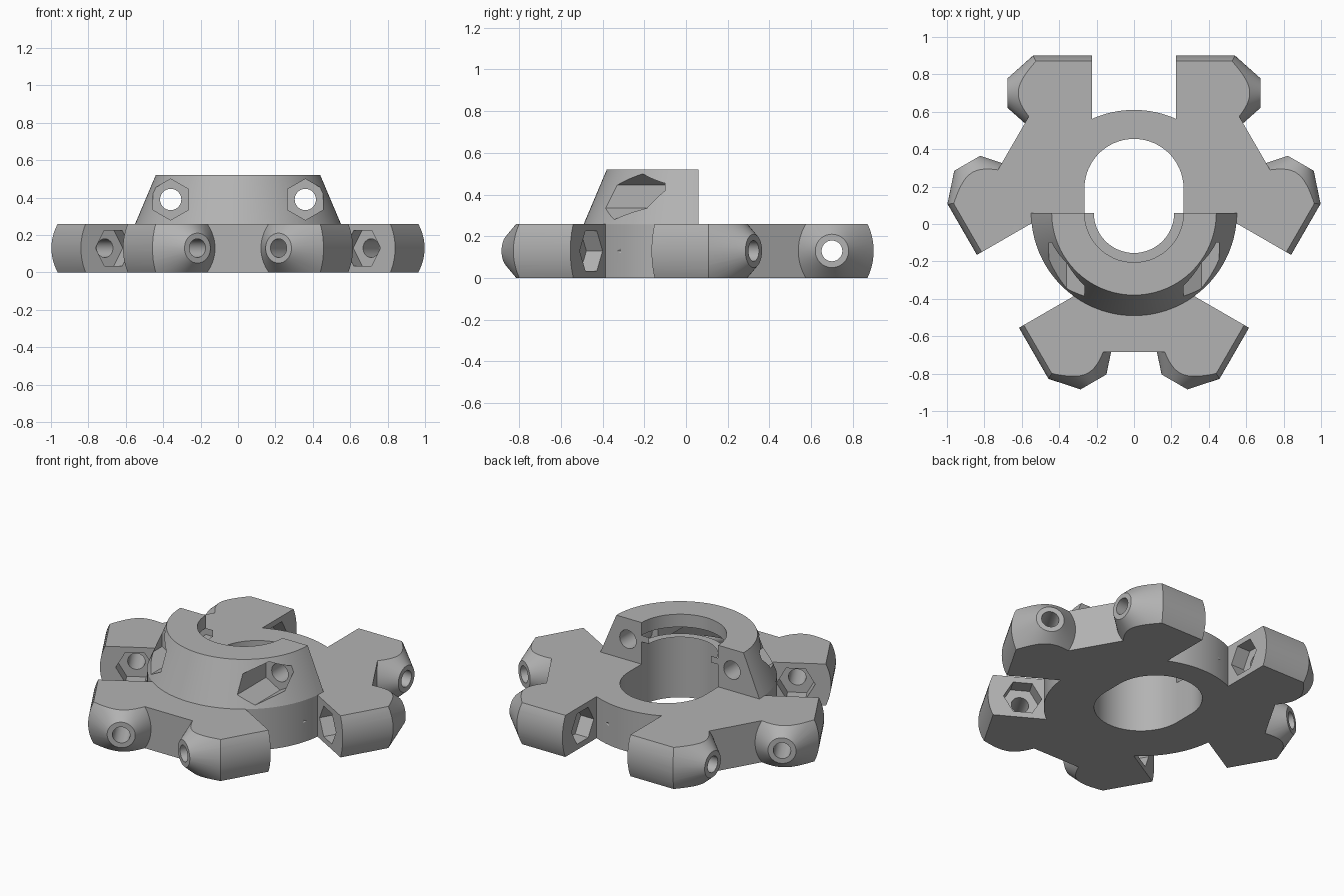
import bpy, bmesh, math
from mathutils import Matrix

cube = bpy.data.objects.get("Cube")
if cube:
    bpy.data.objects.remove(cube, do_unlink=True)

grey = bpy.data.materials.new("plain grey")
grey.use_nodes = True
grey.diffuse_color = (0.45, 0.45, 0.45, 1)
grey.node_tree.nodes["Principled BSDF"].inputs["Base Color"].default_value = (0.45, 0.45, 0.45, 1)

THICK, MID = 0.26, 0.13      # plate thickness and its middle height
HUB, BORE, LIP = 0.55, 0.265, 0.215
AXIS_Y = 0.64                # distance of the joint axes from the centre
SLOT = 0.225                 # inner face of each joint block


def circle(r, u=0, v=0, start=0, end=360, step=6):
    return [(u + r * math.cos(math.radians(a)), v + r * math.sin(math.radians(a)))
            for a in range(start, end, step)]


def prism(name, pts, lo, hi, axis="z", scale=1, centre=(0, 0)):
    """Extrude an outline along an axis, optionally scaling the far end."""
    place = {"z": lambda u, v, d: (u, v, d),
             "x": lambda u, v, d: (d, u, v),
             "y": lambda u, v, d: (u, d, v)}[axis]
    cu, cv = centre
    bm = bmesh.new()
    a = [bm.verts.new(place(u, v, lo)) for u, v in pts]
    b = [bm.verts.new(place(cu + (u - cu) * scale, cv + (v - cv) * scale, hi)) for u, v in pts]
    bm.faces.new(a)
    bm.faces.new(b)
    for i in range(len(pts)):
        j = (i + 1) % len(pts)
        bm.faces.new((a[i], a[j], b[j], b[i]))
    bmesh.ops.recalc_face_normals(bm, faces=bm.faces)
    mesh = bpy.data.meshes.new(name)
    bm.to_mesh(mesh)
    bm.free()
    mesh.materials.append(grey)
    obj = bpy.data.objects.new(name, mesh)
    bpy.context.scene.collection.objects.link(obj)
    return obj


def combine(target, tool, operation):
    """Apply an exact boolean and discard the tool."""
    mod = target.modifiers.new("combine", "BOOLEAN")
    mod.operation, mod.object, mod.solver = operation, tool, "EXACT"
    bpy.context.view_layer.update()
    deps = bpy.context.evaluated_depsgraph_get()
    mesh = bpy.data.meshes.new_from_object(target.evaluated_get(deps))
    target.modifiers.clear()
    target.data = mesh
    bpy.data.objects.remove(tool, do_unlink=True)


def around(obj, side, turn):
    """Mirror a part in x if wanted, then turn it about the centre."""
    obj.data.transform(Matrix.Rotation(math.radians(turn), 4, "Z")
                       @ Matrix.Diagonal((side, 1, 1, 1)))
    if side < 0:
        obj.data.flip_normals()
    return obj


# Three-armed plate outline: hub arc in each gap, straight wall between blocks
third = ([(0.5135, 0.6), (SLOT, 0.6), (SLOT, math.sqrt(HUB**2 - SLOT**2))]
         + circle(HUB, start=69, end=112, step=3))
third += [(-u, v) for u, v in reversed(third[:3])]
outline = []
for turn in (0, 120, 240):
    c, s = math.cos(math.radians(turn)), math.sin(math.radians(turn))
    outline += [(u * c - v * s, u * s + v * c) for u, v in third]
body = prism("effector_plate", outline, 0, THICK)

# Half-round tapered collar
half = circle(HUB, start=180, end=361, step=3)
combine(body, prism("collar", half, THICK, 0.52, scale=0.8), "UNION")

# Joint blocks: bowed outer end, trimmed to a cone towards the tip
bow = [(0.54 + 0.3 * math.cos(t), MID + 0.3 * math.sin(t))
       for t in [math.asin(MID / 0.3) * k / 6 for k in range(-6, 7)]]
block_side = [(0.3, THICK), (0.3, 0)] + bow
tip_r, root_r = 0.08, 0.503
places = [(side, turn) for turn in (0, 120, 240) for side in (1, -1)]
for side, turn in places:
    block = prism("joint_block", block_side, SLOT, 0.7, "x")
    cone = prism("cone", circle(root_r, AXIS_Y, MID, step=5), 0.2, 0.675, "x",
                 tip_r / root_r, (AXIS_Y, MID))
    combine(block, cone, "INTERSECT")
    combine(body, around(block, side, turn), "UNION")

# Screw holes and nut pockets in the joint blocks
for side, turn in places:
    hole = prism("screw_hole", circle(0.05, AXIS_Y, MID, step=15), 0.15, 0.75, "x")
    combine(body, around(hole, side, turn), "DIFFERENCE")
    nut = prism("nut_pocket", circle(0.11, AXIS_Y, MID, step=60), 0.12, SLOT + 0.09, "x")
    combine(body, around(nut, side, turn), "DIFFERENCE")

# Elongated bore, with a narrower retaining lip inside the collar
bore = circle(BORE, 0, 0.13, 0, 181) + circle(BORE, 0, 0, 180, 361)
combine(body, prism("lower_bore", bore, -0.1, 0.40), "DIFFERENCE")
combine(body, prism("upper_bore", bore, 0.44, 0.7), "DIFFERENCE")
combine(body, prism("lip_bore", circle(LIP), 0.3, 0.6), "DIFFERENCE")

# Clamp screw holes and nut pockets in the collar
for x in (0.36, -0.36):
    combine(body, prism("clamp_hole", circle(0.057, x, 0.39, step=15), -0.7, 0.1, "y"), "DIFFERENCE")
    nut = prism("clamp_nut", circle(0.11, x, 0.39, 30, 390, 60), -0.7, -0.16, "y")
    combine(body, nut, "DIFFERENCE")

# Centre the part and smooth the curved surfaces
body.data.transform(Matrix.Translation((0, 0.06, 0)))
body.data.materials.clear()
body.data.materials.append(grey)
for poly in body.data.polygons:
    poly.material_index = 0
bpy.ops.object.select_all(action="DESELECT")
body.select_set(True)
bpy.context.view_layer.objects.active = body
bpy.ops.object.shade_smooth_by_angle(angle=math.radians(18))
